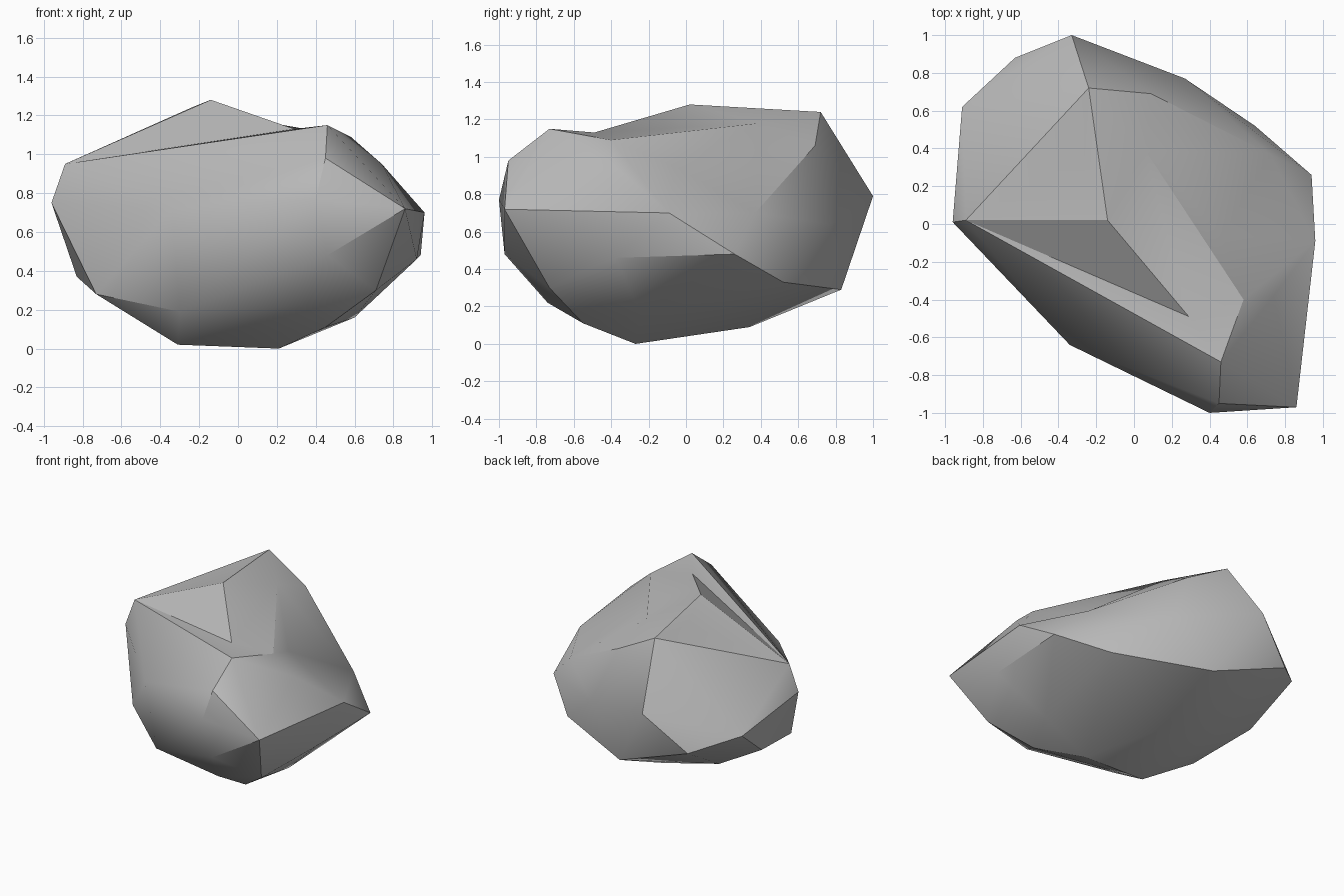
import bpy
import bmesh
import math
from mathutils import Vector

# Remove only the default cube
default_cube = bpy.data.objects.get("Cube")
if default_cube:
    bpy.data.objects.remove(default_cube, do_unlink=True)


def make_material(name, grey):
    """One flat colour, the same in the viewport and in a render."""
    colour = (grey, grey, grey, 1)
    material = bpy.data.materials.new(name)
    material.use_nodes = True
    material.diffuse_color = colour
    shader = material.node_tree.nodes["Principled BSDF"]
    shader.inputs["Base Color"].default_value = colour
    return material


# Corners of the boulder, in hundredths of a unit, grouped by region
crown = [(-14, 2, 128), (46, -73, 115), (45, -95, 98), (58, -40, 109),
         (74, -38, 95), (-24, 72, 124), (9, 69, 106), (33, 59, 88),
         (72, 37, 70), (-89, 2, 95)]
girdle = [(-33, 100, 79), (-63, 88, 52), (-91, 62, 63), (-96, 1, 75),
          (-34, -64, 72), (40, -100, 77), (86, -97, 72), (96, -9, 70),
          (94, 26, 48), (27, 77, 64)]
underside = [(64, 52, 33), (-2, 83, 29), (-83, 27, 37), (-73, -23, 28),
             (-30, -56, 19), (35, -74, 22), (46, -97, 48), (71, -73, 30),
             (92, -38, 46), (45, -55, 11), (60, -24, 16), (21, -27, 0),
             (-31, -28, 2), (-6, 34, 9), (-50, 31, 19)]

# Hollows in the top: corner and its depth below the convex skin
hollows = [((29, -49, 113), 9), ((47, -6, 95), 14),
           ((-26, 36, 121), 6), ((6, 39, 118), 4)]


def wrap_boulder():
    """Wrap a convex skin round the corners, then press the hollows in."""
    bm = bmesh.new()
    for corner in crown + girdle + underside:
        bm.verts.new(Vector(corner) / 100)
    pressed = []
    for corner, depth in hollows:
        drop = Vector((0, 0, depth / 100))
        pressed.append((bm.verts.new(Vector(corner) / 100 + drop), drop))
    bmesh.ops.convex_hull(bm, input=bm.verts[:])
    for vert, drop in pressed:
        vert.co -= drop
    loose = [vert for vert in bm.verts if not vert.link_faces]
    bmesh.ops.delete(bm, geom=loose, context="VERTS")
    bmesh.ops.recalc_face_normals(bm, faces=bm.faces[:])
    return bm


# Boulder object
mesh = bpy.data.meshes.new("boulder")
skin = wrap_boulder()
skin.to_mesh(mesh)
skin.free()
mesh.materials.append(make_material("stone grey", 0.5))
boulder = bpy.data.objects.new("boulder", mesh)
bpy.context.collection.objects.link(boulder)

# Soft facets with the strong ridges kept crisp
bpy.context.view_layer.objects.active = boulder
boulder.select_set(True)
bpy.ops.object.shade_smooth_by_angle(angle=math.radians(30))
